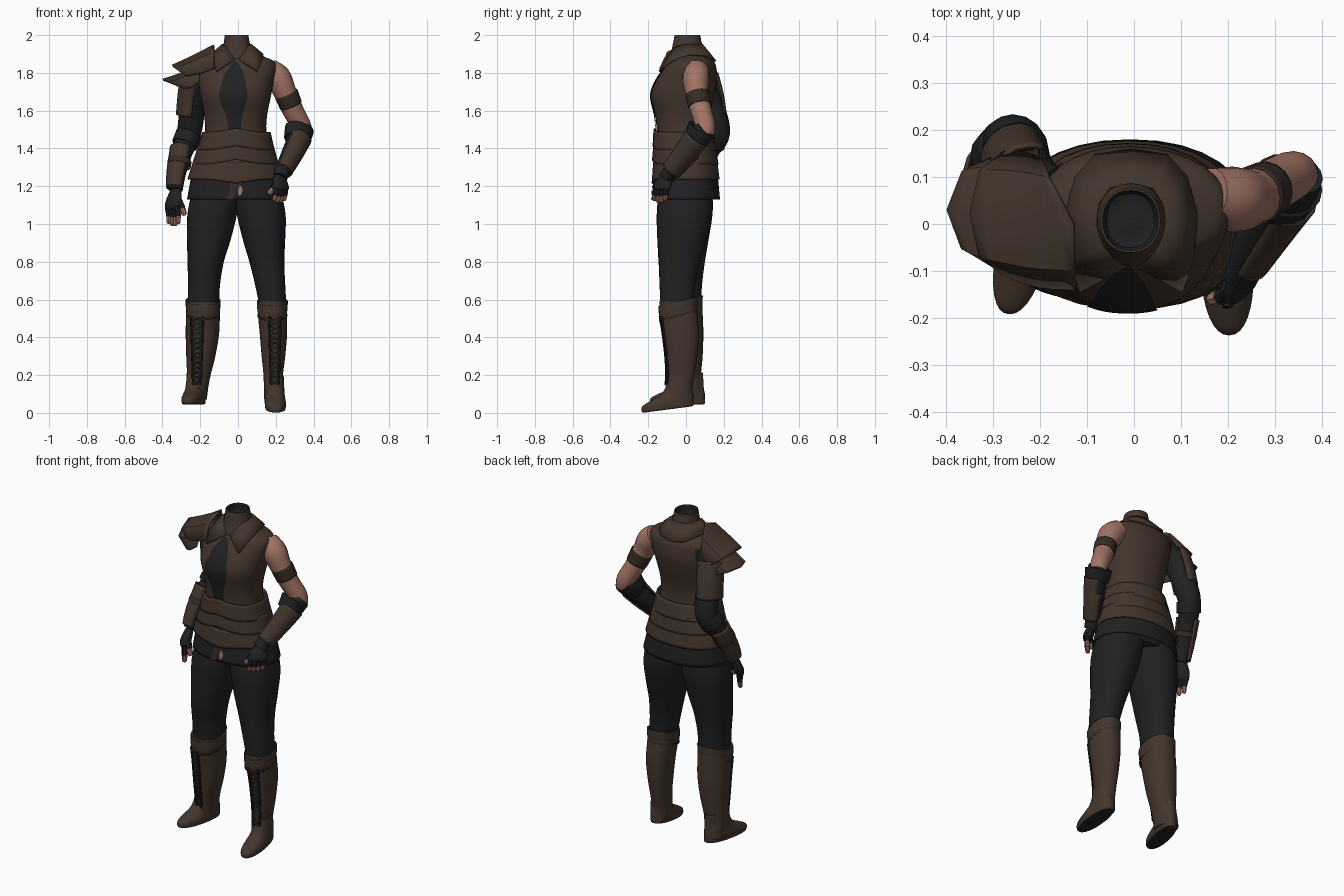
import bpy, bmesh, math
from mathutils import Vector

if "Cube" in bpy.data.objects:
    bpy.data.objects.remove(bpy.data.objects["Cube"])


def material(name, rgb):
    m = bpy.data.materials.new(name)
    m.use_nodes = True
    m.diffuse_color = (*rgb, 1)
    m.node_tree.nodes["Principled BSDF"].inputs["Base Color"].default_value = (*rgb, 1)
    return m


LEATHER = material("brown leather", (.056, .037, .026))
STRAP = material("dark strap", (.036, .025, .018))
CLOTH = material("black cloth", (.015, .015, .016))
SKIN = material("skin", (.36, .175, .13))
E = 2.2  # roundness of the horizontal sections


def resample(rings, k=5):
    """Smoothly interpolate tuples of numbers."""
    out, n = [], len(rings)
    for i in range(n - 1):
        a, b, c, d = (rings[max(i - 1, 0)], rings[i], rings[i + 1], rings[min(i + 2, n - 1)])
        for s in range(k):
            t = s / k
            out.append(tuple(q + .5 * t * (r - p + t * (2 * p - 5 * q + 4 * r - w + t * (3 * (q - r) + w - p)))
                             for p, q, r, w in zip(a, b, c, d)))
    return out + [rings[-1]]


def skin(name, rows, mat, closed=True, caps=False, thick=0, keep=None, under=None):
    """Join rows of points into a surface."""
    bm = bmesh.new()
    vs = [[bm.verts.new(p) for p in r] for r in rows]
    n = len(rows[0])
    for a, b in zip(vs, vs[1:]):
        for j in range(n if closed else n - 1):
            k = (j + 1) % n
            bm.faces.new((a[j], a[k], b[k], b[j]))
    if caps:
        bm.faces.new(vs[0][::-1])
        bm.faces.new(vs[-1])
    bm.normal_update()
    if keep:
        bmesh.ops.delete(bm, geom=[f for f in bm.faces if not keep(f.normal)], context="FACES")
    if under:
        for f in bm.faces:
            f.material_index = int(f.normal.z < -.9)
    me = bpy.data.meshes.new(name)
    bm.to_mesh(me)
    bm.free()
    me.materials.append(mat)
    if under:
        me.materials.append(under)
    ob = bpy.data.objects.new(name, me)
    bpy.context.collection.objects.link(ob)
    if thick:
        mod = ob.modifiers.new("thickness", "SOLIDIFY")
        mod.thickness, mod.offset = thick, 1
    bpy.ops.object.select_all(action="DESELECT")
    ob.select_set(True)
    bpy.context.view_layer.objects.active = ob
    bpy.ops.object.shade_smooth_by_angle(angle=math.radians(35))
    return ob


def loft(name, rings, mat, n=32, warp=None, **kw):
    """Stack horizontal sections given as z, x0, x1, y0, y1, bottom first."""
    rows = []
    for z, x0, x1, y0, y1 in resample(rings):
        row = []
        for j in range(n):
            c, s = math.cos(2 * math.pi * j / n), math.sin(2 * math.pi * j / n)
            p = Vector(((x0 + x1) / 2 + (x1 - x0) / 2 * math.copysign(abs(c) ** (2 / E), c),
                        (y0 + y1) / 2 + (y1 - y0) / 2 * math.copysign(abs(s) ** (2 / E), s), z))
            row.append(warp(p) if warp else p)
        rows.append(row)
    return skin(name, rows, mat, **kw)


def tube(name, path, mat, axis=(1, 0, 0), flat=1, n=16, **kw):
    """Round limb along a path of x, y, z, radius; flat narrows it across the axis."""
    pts = resample(path)
    rows = []
    for i, (x, y, z, r) in enumerate(pts):
        t = (Vector(pts[min(i + 1, len(pts) - 1)][:3]) - Vector(pts[max(i - 1, 0)][:3])).normalized()
        v = t.cross(Vector(axis)).normalized()
        u = v.cross(t)
        rows.append([Vector((x, y, z)) + r * (u * math.cos(a) + v * flat * math.sin(a))
                     for a in (2 * math.pi * j / n for j in range(n))])
    return skin(name, rows, mat, **kw)


def surface_y(rings, z, x, side=-1):
    """Front (-1) or back (+1) depth of a loft."""
    dense = resample(rings)
    for a, b in zip(dense, dense[1:]):
        if a[0] <= z <= b[0]:
            break
    t = min(max((z - a[0]) / (b[0] - a[0]), 0), 1)
    _, x0, x1, y0, y1 = (p + (q - p) * t for p, q in zip(a, b))
    d = min(abs(2 * x - x0 - x1) / (x1 - x0), .98)
    return (y0 + y1) / 2 + side * (y1 - y0) / 2 * (1 - d ** E) ** (1 / E)


def patch(name, rings, outline, mat, side=-1, off=.006):
    """Thin plate lying on a loft; outline holds z, centre x, half width."""
    rows = []
    for z, c, w in resample(outline):
        xs = [c - side * w * (j / 4 - 1) for j in range(9)]
        rows.append([(x, surface_y(rings, z, x, side) + side * off, z) for x in xs])
    return skin(name, rows, mat, closed=False)


# Vest with its black front panel
vest = [(1.4, -.19, .165, -.15, .13), (1.5, -.175, .15, -.155, .12), (1.58, -.18, .155, -.165, .125),
        (1.68, -.2, .175, -.185, .15), (1.76, -.21, .19, -.158, .165), (1.83, -.21, .203, -.11, .16),
        (1.865, -.19, .185, -.085, .145), (1.89, -.14, .13, -.077, .115), (1.93, -.085, .075, -.07, .09)]
loft("vest", vest, LEATHER, caps=True)
patch("front_panel", vest, [(1.48, -.018, .035), (1.55, -.02, .037), (1.6, -.022, .052), (1.67, -.025, .075),
                            (1.74, -.022, .065), (1.8, -.02, .048), (1.86, -.015, .01)], CLOTH)
patch("back_tear", vest, [(1.75, -.185, .008), (1.79, -.175, .02), (1.84, -.16, .008)], CLOTH, side=1)

# Neck and turned-down collar
loft("neck_collar", [(1.875, -.12, .11, -.09, .12), (1.915, -.088, .078, -.078, .097), (1.95, -.077, .064, -.07, .085),
                     (2, -.07, .055, -.06, .075)], LEATHER)
loft("neck_lining", [(1.945, -.01, -.005, 0, .01), (1.946, -.058, .043, -.05, .065),
                     (1.999, -.067, .052, -.057, .072)], CLOTH).data.flip_normals()
outer = [(0, .153, 1.858), (.075, .142, 1.868), (.115, .097, 1.888), (.135, .02, 1.892), (.13, -.07, 1.862),
         (.108, -.138, 1.804)]
inner = [(0, .082, 1.945), (.045, .073, 1.945), (.066, .04, 1.945), (.072, 0, 1.945), (.056, -.048, 1.935),
         (.01, -.085, 1.868)]


def both_sides(half):
    return [(x - .006, y, z) for x, y, z in half[::-1] + [(-x, y, z) for x, y, z in half[1:]]]


skin("collar_flap", [both_sides(outer), both_sides(inner)], LEATHER, closed=False, thick=.01)


# Layered waist belt, arched at the front
def arch(amount):
    return lambda p: p + Vector((0, 0, amount * max(0, -p.y / .17) ** 4 * max(0, 1 - abs(p.x + .01) / .15)))


for name, lift, rings in (
        ("belt_low", -.02, [(1.235, -.258, .23, -.172, .168), (1.34, -.225, .2, -.164, .155)]),
        ("belt_middle", .025, [(1.315, -.232, .206, -.17, .162), (1.41, -.203, .18, -.162, .148)]),
        ("belt_top", .025, [(1.39, -.208, .184, -.167, .152), (1.485, -.18, .163, -.162, .135)])):
    loft(name, rings, LEATHER, warp=arch(lift), thick=.01)

# Shirt hem, pelvis and front tie
hem = [(1.13, -.264, .248, -.176, .174), (1.26, -.24, .215, -.165, .162)]
loft("shirt_hem", hem, CLOTH, thick=.006)
loft("pelvis", [(1.13, -.22, .2, -.13, .13), (1.17, -.24, .22, -.145, .145), (1.3, -.22, .19, -.155, .145)],
     CLOTH, caps=True)
patch("front_tie", hem, [(1.13, -.045, .022), (1.17, -.03, .014), (1.22, -.01, .032)], STRAP, off=.009)
patch("hem_gap", hem, [(1.15, .008, .005), (1.175, .012, .012), (1.2, .012, .005)], SKIN, off=.0095)

# Trousers
loft("right_trouser", [(.5, -.26, -.11, -.1, .08), (.58, -.265, -.1, -.115, .08), (.68, -.265, -.095, -.125, .085),
                       (.8, -.267, -.075, -.145, .1), (.92, -.27, -.038, -.15, .12), (1.05, -.268, -.006, -.155, .14),
                       (1.17, -.245, .01, -.145, .14)], CLOTH, caps=True)
loft("left_trouser", [(.5, .12, .255, -.12, .05), (.58, .11, .255, -.135, .045), (.68, .09, .25, -.14, .05),
                      (.8, .06, .245, -.145, .075), (.92, .025, .25, -.152, .11), (1.05, -.006, .252, -.155, .14),
                      (1.17, -.022, .228, -.145, .14)], CLOTH, caps=True)


# Boots: shaft, cuff, foot and laces
def boot(side, shaft, lace_x, foot_x, toe, heel, base, slope, shear):
    loft(side + "_boot_shaft", shaft, LEATHER, caps=True)
    top = shaft[-1]
    for part, mat, sizes in (("cuff", LEATHER, ((.53, .009), (.56, .004), (.6, .002))),
                             ("seam", STRAP, ((.522, .005), (.531, .004)))):
        loft(f"{side}_boot_{part}", [(z, top[1] + d, top[2] - d, top[3] + d, top[4] - d) for z, d in sizes], mat,
             warp=lambda p: p + Vector((0, 0, .25 * p.y)), thick=.006)
    levels = [(0, .043, .02, .015), (.005, .053, 0, 0), (.032, .056, 0, 0), (.055, .053, .04, 0),
              (.08, .05, .095, .005), (.12, .048, .125, .008), (.17, .046, .135, .01)]
    loft(side + "_foot", [(z, foot_x - w, foot_x + w, toe + a, heel - b) for z, w, a, b in levels], LEATHER,
         warp=lambda p: Vector((p.x + shear * p.y, p.y, p.z + base + slope * (p.y - toe))), caps=True, under=CLOTH)
    patch(side + "_boot_tongue", shaft, [(.15, lace_x, .018), (.5, lace_x, .028)], STRAP, off=.004)
    curve = bpy.data.curves.new(side + "_boot_laces", "CURVE")
    curve.dimensions, curve.bevel_depth, curve.bevel_resolution = "3D", .005, 1
    count = 15
    for sign in (-1, 1):
        for zigzag in (True, False):
            sp = curve.splines.new("POLY")
            sp.points.add(count - 1)
            for i, pt in enumerate(sp.points):
                z = .15 + .36 * i / (count - 1)
                x = lace_x + sign * ((-1) ** i if zigzag else 1) * (.022 + .011 * i / count)
                pt.co = (x, surface_y(shaft, z, x) - .008, z, 1)
    curve.materials.append(CLOTH)
    bpy.context.collection.objects.link(bpy.data.objects.new(side + "_boot_laces", curve))


boot("left", [(.05, .14, .238, -.1, .038), (.12, .137, .235, -.105, .033), (.2, .135, .238, -.1, .045),
              (.3, .125, .25, -.105, .06), (.42, .115, .26, -.12, .07), (.53, .105, .26, -.137, .06),
              (.59, .104, .26, -.142, .058)], .195, .195, -.233, .04, 0, .13, -.03)
boot("right", [(.07, -.275, -.165, -.065, .095), (.13, -.272, -.158, -.065, .09), (.2, -.27, -.145, -.07, .08),
               (.3, -.274, -.12, -.085, .088), (.42, -.277, -.1, -.1, .092), (.53, -.275, -.096, -.12, .088),
               (.59, -.274, -.096, -.126, .085)], -.217, -.226, -.188, .1, .045, 0, .2)

# Left arm: bare, bent with the hand on the hip
tube("left_upper_arm", [(.16, .06, 1.82, .06), (.21, .052, 1.775, .07), (.248, .056, 1.7, .061), (.292, .08, 1.6, .056),
                        (.335, .103, 1.52, .052), (.348, .104, 1.47, .045)], SKIN, caps=True)
tube("left_armband", [(.255, .06, 1.69, .06), (.281, .073, 1.627, .057)], STRAP, thick=.004)
tube("left_glove", [(.346, .108, 1.5, .058), (.33, .075, 1.465, .06), (.285, .005, 1.38, .053),
                    (.24, -.07, 1.29, .042), (.222, -.105, 1.245, .04)], CLOTH, caps=True)
tube("left_elbow_cuff", [(.325, .083, 1.502, .073), (.308, .047, 1.445, .061)], CLOTH, thick=.005)
tube("left_bracer", [(.32, .062, 1.46, .066), (.283, .003, 1.38, .058), (.235, -.077, 1.283, .047)], LEATHER,
     thick=.008, keep=lambda n: n.dot(Vector((.7, -.6, -.3))) > -.1)

# Right arm: sleeved, hanging
tube("right_sleeve", [(-.17, .06, 1.82, .06), (-.22, .08, 1.76, .07), (-.24, .12, 1.65, .067), (-.25, .16, 1.54, .067),
                      (-.265, .165, 1.46, .062), (-.295, .11, 1.38, .055), (-.32, .05, 1.27, .045),
                      (-.33, .01, 1.18, .037)], CLOTH, caps=True)
tube("right_elbow_cuff", [(-.262, .16, 1.475, .063), (-.283, .137, 1.42, .063)], CLOTH, thick=.006)
tube("right_bracer", [(-.294, .115, 1.4, .059), (-.32, .05, 1.27, .051), (-.33, .018, 1.19, .043)], LEATHER,
     thick=.008, keep=lambda n: n.dot(Vector((-.9, -.2, .2))) > -.35)
tube("right_bracer_strap", [(-.308, .08, 1.335, .061), (-.313, .067, 1.308, .06)], STRAP, thick=.003)
tube("upper_arm_plate", [(-.222, .09, 1.78, .074), (-.235, .115, 1.68, .075), (-.245, .133, 1.575, .074)], LEATHER,
     thick=.01, keep=lambda n: n.dot(Vector((-.9, .2, 0))) > -.3)


# Hands in fingerless gloves
def hand(side, wrist, knuckles, spread, reach, thumb):
    w, k, s, r, th = (Vector(v) for v in (wrist, knuckles, spread, reach, thumb))
    m = w.lerp(k, .55)
    tube(side + "_palm", [(*w, .036), (*m, .054), (*k, .052), (*(k + r * .12), .034)], CLOTH, axis=s, flat=.5, caps=True)
    digits = [(k + s * o, r * (1 - abs(o) * 4), .013) for o in (-.039, -.013, .013, .038)]
    for i, (base, d, rad) in enumerate(digits + [(m + s * math.copysign(.035, s.dot(th)), th, .016)]):
        bend = base + d * .55
        tip = base + d + Vector((-.006, .004, 0))
        tube(f"{side}_glove_finger_{i}", [(*base, rad + .002), (*bend, rad + .001)], CLOTH, axis=s, n=8, caps=True)
        tube(f"{side}_fingertip_{i}", [(*bend, rad), (*bend.lerp(tip, .8), rad * .9), (*tip, rad * .4)],
             SKIN, axis=s, n=8, caps=True)


hand("left", (.224, -.1, 1.25), (.226, -.132, 1.19), (.65, .76, 0), (-.004, -.012, -.08), (-.035, -.02, -.06))
hand("right", (-.33, .01, 1.18), (-.347, -.022, 1.09), (.65, -.76, 0), (.014, -.02, -.105), (.04, -.025, -.085))


# Faceted shoulder armour: rows hold x, ridge z, y0, y1, edge drop, corner setback, rear skew
def shoulder_plate(name, rings):
    rows = []
    for x, z, y0, y1, drop, back, skew in resample(rings, 3):
        arc = [math.pi * (j / 4 - .5) for j in range(5)]
        rows.append([(x + back * (1 - math.cos(a)) - skew * max(0, math.sin(a)),
                      (y0 + y1) / 2 + (y1 - y0) / 2 * math.sin(a), z - drop * (1 - math.cos(a))) for a in arc])
    skin(name, rows, LEATHER, closed=False, thick=.012)


shoulder_plate("shoulder_plate_low", [(-.2, 1.845, -.11, .15, .09, 0, 0), (-.3, 1.79, -.11, .155, .07, .05, 0),
                                      (-.395, 1.758, -.08, .14, .04, .11, 0)])
shoulder_plate("shoulder_plate_top", [(-.125, 1.94, -.13, .13, .12, 0, .07), (-.23, 1.885, -.125, .145, .09, .03, .035),
                                      (-.345, 1.832, -.1, .145, .05, .07, 0)])
